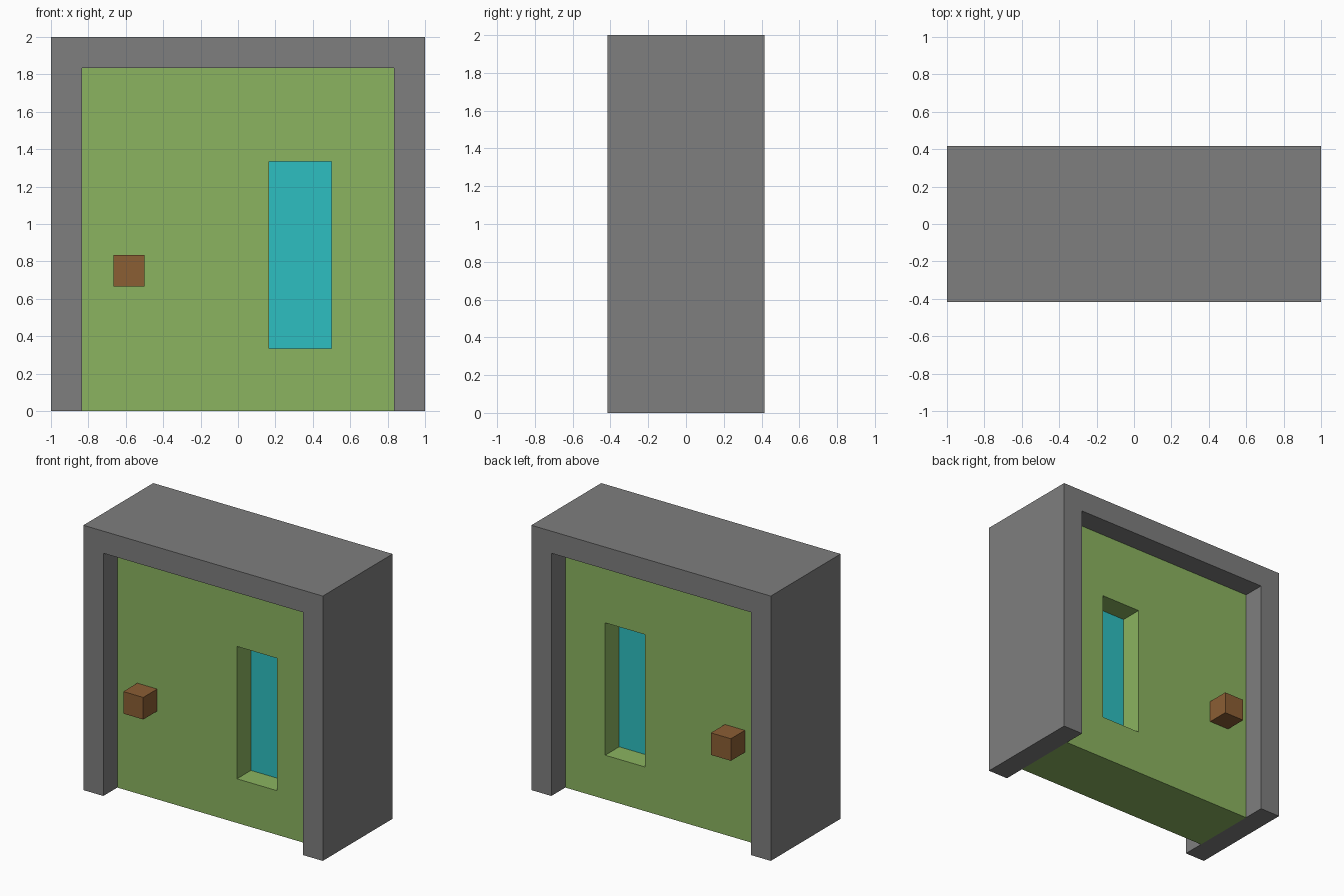
import bpy
import bmesh

if "Cube" in bpy.data.objects:
    bpy.data.objects.remove(bpy.data.objects["Cube"], do_unlink=True)

U = 1 / 6  # building unit: the doorway is 12 units wide and tall


def material(name, rgb):
    linear = [((c / 255 + 0.055) / 1.055) ** 2.4 for c in rgb] + [1]
    m = bpy.data.materials.new(name)
    m.use_nodes = True
    m.diffuse_color = linear
    bsdf = next(n for n in m.node_tree.nodes if n.type == 'BSDF_PRINCIPLED')
    bsdf.inputs["Base Color"].default_value = linear
    return m


def finish(name, bm, mat):
    bmesh.ops.recalc_face_normals(bm, faces=bm.faces)
    mesh = bpy.data.meshes.new(name)
    bm.to_mesh(mesh)
    bm.free()
    mesh.materials.append(mat)
    obj = bpy.data.objects.new(name, mesh)
    bpy.context.collection.objects.link(obj)
    return obj


def rect(x0, x1, z0, z1):
    return [(x0, z0), (x1, z0), (x1, z1), (x0, z1)]


def prism(name, outline, y0, y1, mat, hole=None):
    """Extrude an x-z outline from y0 to y1, optionally with a matching hole."""
    bm = bmesh.new()

    def ring(points, y):
        return [bm.verts.new((x * U, y * U, z * U)) for x, z in points]

    def bridge(a, b):
        n = len(a)
        for i in range(n):
            j = (i + 1) % n
            bm.faces.new((a[i], a[j], b[j], b[i]))

    front, back = ring(outline, y0), ring(outline, y1)
    bridge(front, back)
    if hole:
        hole_front, hole_back = ring(hole, y0), ring(hole, y1)
        bridge(hole_front, hole_back)
        bridge(front, hole_front)
        bridge(back, hole_back)
    else:
        bm.faces.new(front)
        bm.faces.new(back)
    return finish(name, bm, mat)


grey = material("frame grey", (126, 126, 126))
green = material("door green", (139, 180, 96))
teal = material("glass teal", (45, 191, 193))
brown = material("knob brown", (139, 94, 52))

# Door surround: two posts and a lintel in one arch
arch = [(-6, 0), (-5, 0), (-5, 11), (5, 11), (5, 0), (6, 0), (6, 12), (-6, 12)]
prism("door_frame", arch, -2.5, 2.5, grey)

# Door panel with a window opening, and the glass set deep inside it
window = rect(1, 3, 2, 8)
prism("door_panel", rect(-5, 5, 0, 11), -1.5, 1.5, green, hole=window)
prism("window_glass", window, -0.5, 0.5, teal)

# One cube knob on each side of the door
for side, y0 in (("front", -2.5), ("back", 1.5)):
    prism(side + "_knob", rect(-4, -3, 4, 5), y0, y0 + 1, brown)
